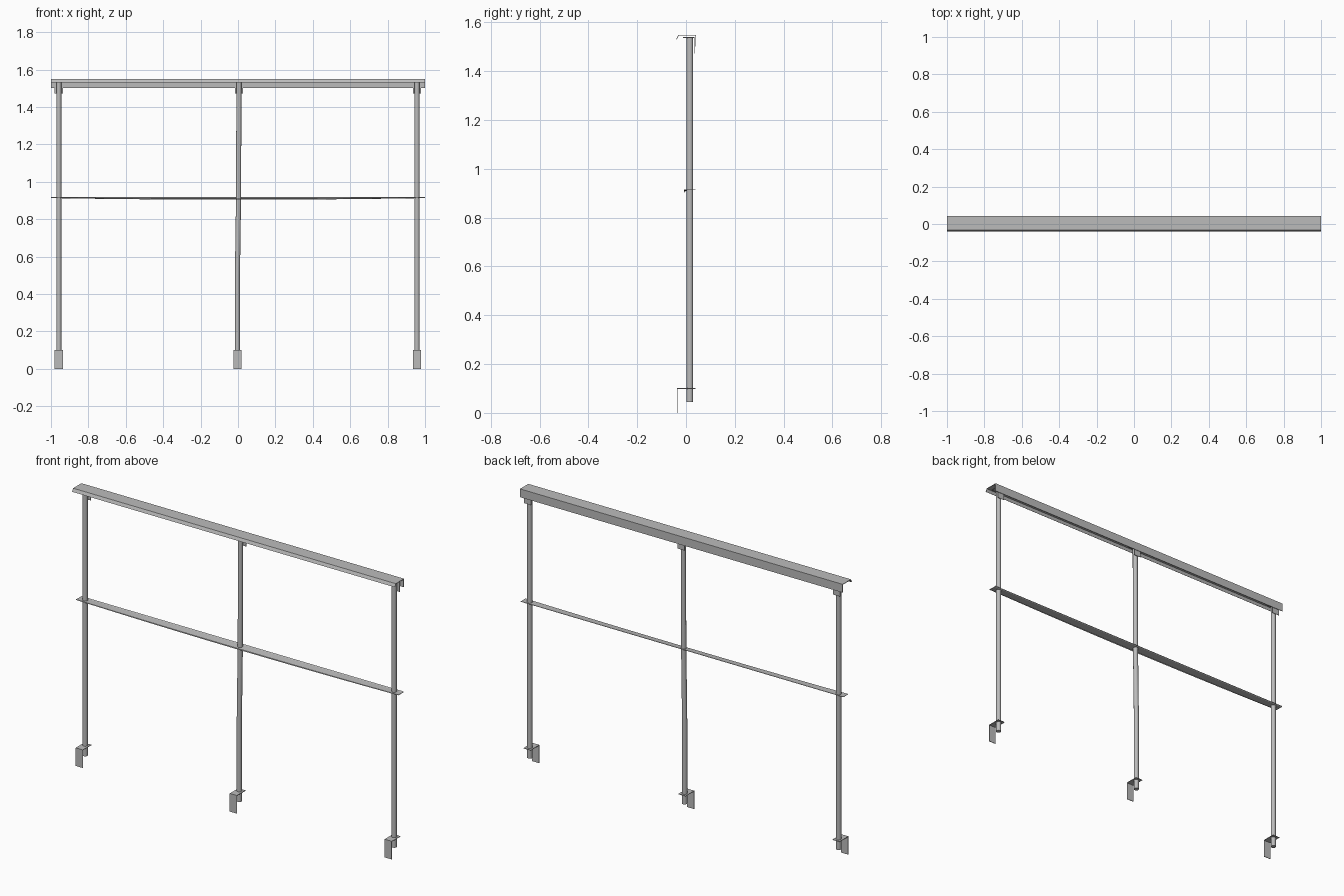
import bpy
import bmesh
from mathutils import Vector

cube = bpy.data.objects.get("Cube")
if cube:
    bpy.data.objects.remove(cube, do_unlink=True)

# Single galvanised metal colour
metal = bpy.data.materials.new("galvanised_grey")
metal.use_nodes = True
grey = (0.5, 0.5, 0.5, 1)
metal.diffuse_color = grey
metal.node_tree.nodes["Principled BSDF"].inputs["Base Color"].default_value = grey


def finish(name, bm, smooth=False):
    mesh = bpy.data.meshes.new(name)
    bmesh.ops.recalc_face_normals(bm, faces=bm.faces)
    bm.to_mesh(mesh)
    bm.free()
    mesh.materials.append(metal)
    obj = bpy.data.objects.new(name, mesh)
    bpy.context.collection.objects.link(obj)
    if smooth:
        bpy.ops.object.select_all(action="DESELECT")
        obj.select_set(True)
        bpy.context.view_layer.objects.active = obj
        bpy.ops.object.shade_smooth_by_angle()
    return obj


def folded_sheet(name, profile, stations, thickness=0.003):
    """Sweep a (y, z) fold line along x; profile may vary with x."""
    bm = bmesh.new()
    rows = [[bm.verts.new((x, y, z)) for y, z in profile(x)] for x in stations]
    for a, b in zip(rows, rows[1:]):
        for i in range(len(a) - 1):
            bm.faces.new((a[i], b[i], b[i + 1], a[i + 1]))
    obj = finish(name, bm)
    solid = obj.modifiers.new("sheet_thickness", "SOLIDIFY")
    solid.thickness = thickness
    solid.offset = 0
    solid.use_even_offset = True
    return obj


def post(name, path, radius, sides=16):
    """Round tube through a few centre points."""
    bm = bmesh.new()
    rings = []
    for point in path:
        ring = bmesh.ops.create_circle(bm, segments=sides, radius=radius)["verts"]
        bmesh.ops.translate(bm, verts=ring, vec=Vector(point))
        rings.append(ring)
    for a, b in zip(rings, rings[1:]):
        for i in range(sides):
            j = (i + 1) % sides
            bm.faces.new((a[i], a[j], b[j], b[i]))
    bm.faces.new(rings[0])
    bm.faces.new(rings[-1])
    return finish(name, bm, smooth=True)


# Handrail: flat cap, deep back flange, slanted front lip
cap = [(0.040, 1.502), (0.040, 1.547), (-0.031, 1.547), (-0.039, 1.531)]
folded_sheet("handrail", lambda x: cap, (-1, 1))


# Middle rail: straight back edge, front edge sagging towards the centre
def middle_profile(x):
    sag = 0.009 * (1 - x * x)
    return [(0.039, 0.917), (0.034, 0.914), (-0.006, 0.915 - sag * 0.7),
            (-0.007, 0.913 - sag)]


folded_sheet("middle_rail", middle_profile, [i / 5 - 1 for i in range(11)], 0.002)

# Posts with foot brackets and handrail brackets
HALF = 0.022
foot = [(-0.036, 0), (-0.036, 0.1), (0.039, 0.1)]
head = [(-0.012, 1.538), (0.034, 1.538), (0.034, 1.472)]
for side, x, lean in (("right", -0.958, 0), ("middle", -0.003, 0.008), ("left", 0.957, 0)):
    top = x + lean
    post(side + "_post",
         [(x, 0.016, 0.045), (x, 0.016, 0.5), (top - lean / 4, 0.016, 0.92), (top, 0.016, 1.536)],
         0.0135)
    folded_sheet(side + "_foot_bracket", lambda _: foot, (x - HALF, x + HALF))
    folded_sheet(side + "_head_bracket", lambda _: head, (top - HALF, top + HALF))
